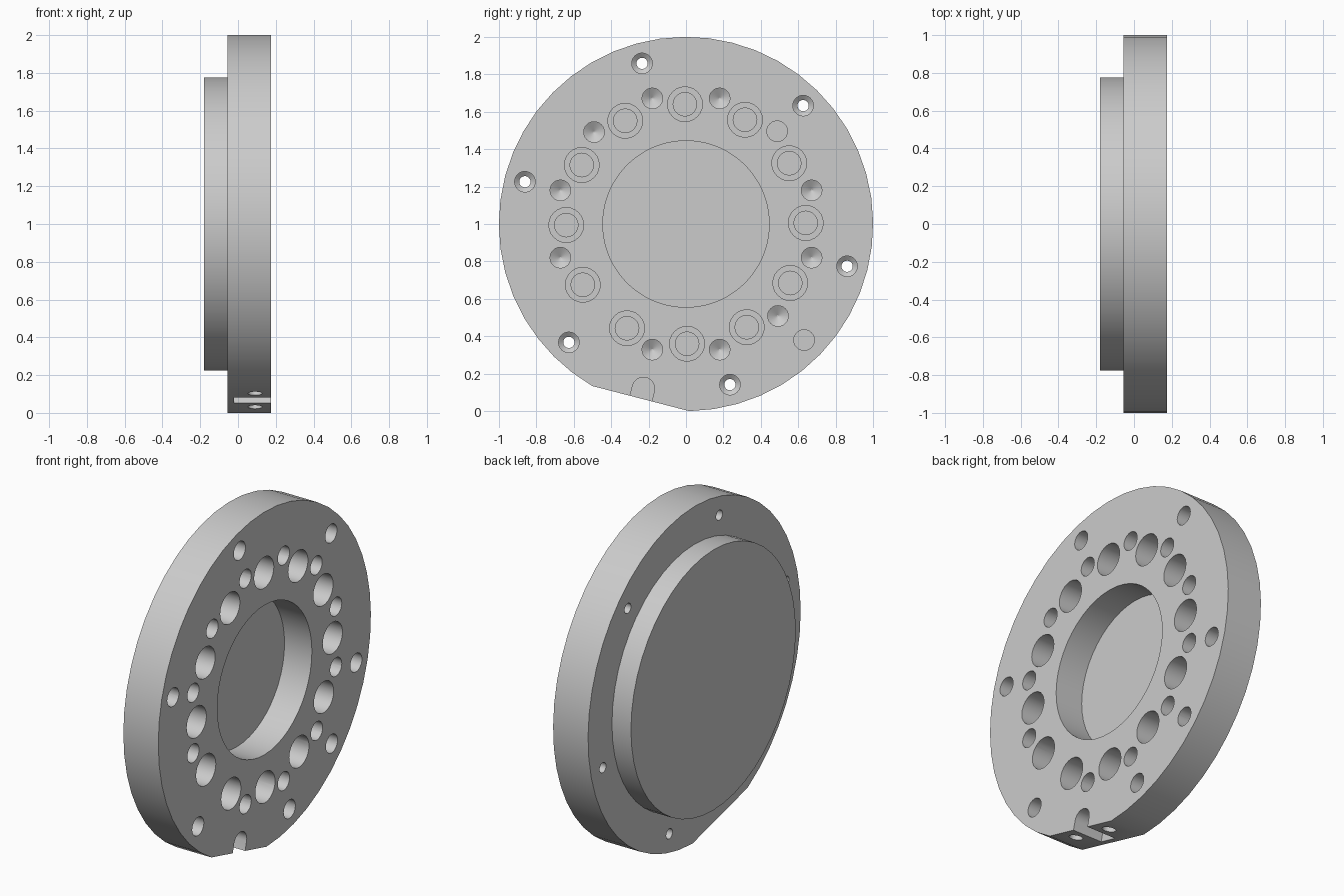
import bpy, bmesh
from math import sin, cos, pi, radians
from mathutils import Vector

if "Cube" in bpy.data.objects:
    bpy.data.objects.remove(bpy.data.objects["Cube"], do_unlink=True)

FACE, BACK, BOSS_BACK = 0.175, -0.055, -0.18
CENTRE = Vector((0, 0, 1))

metal = bpy.data.materials.new("grey_metal")
metal.use_nodes = True
GREY = (0.6, 0.6, 0.6, 1)
metal.diffuse_color = GREY
metal.node_tree.nodes["Principled BSDF"].inputs["Base Color"].default_value = GREY


def polar(angle, radius):
    """Point in the plate's plane, angle in degrees from +y."""
    a = radians(angle)
    return Vector((0, radius * cos(a), radius * sin(a)))


def loft(bm, rings):
    """Closed solid through a list of equal-length point rings."""
    loops = [[bm.verts.new(p) for p in ring] for ring in rings]
    n = len(loops[0])
    for a, b in zip(loops, loops[1:]):
        for i in range(n):
            j = (i + 1) % n
            bm.faces.new((a[i], a[j], b[j], b[i]))
    bm.faces.new(loops[0][::-1])
    bm.faces.new(loops[-1])


def lathe(bm, origin, axis, profile, sides):
    """Solid of revolution from (distance, radius) pairs along an axis."""
    axis = axis.normalized()
    u = axis.orthogonal().normalized()
    v = axis.cross(u)
    loft(bm, [[origin + axis * d + (u * cos(2 * pi * i / sides)
               + v * sin(2 * pi * i / sides)) * r for i in range(sides)]
              for d, r in profile])


def make_object(name, bm):
    bmesh.ops.recalc_face_normals(bm, faces=bm.faces)
    mesh = bpy.data.meshes.new(name)
    bm.to_mesh(mesh)
    bm.free()
    mesh.materials.append(metal)
    ob = bpy.data.objects.new(name, mesh)
    bpy.context.collection.objects.link(ob)
    return ob


def smooth(ob):
    bpy.ops.object.select_all(action="DESELECT")
    ob.select_set(True)
    bpy.context.view_layer.objects.active = ob
    bpy.ops.object.shade_smooth_by_angle(angle=radians(25))


# Plate: round outline with one flat on the lower edge
FLAT_ANGLE, HALF_FLAT = 255.5, 15.5
STEPS = 44
start, sweep = FLAT_ANGLE + HALF_FLAT, 360 - 2 * HALF_FLAT
outline = [polar(start + sweep * i / STEPS, 1) + CENTRE for i in range(STEPS + 1)]
bm = bmesh.new()
loft(bm, [[p + Vector((x, 0, 0)) for p in outline] for x in (BACK, FACE)])
plate = make_object("flange_plate", bm)

# Cutters for every recess in the plate
INWARD = Vector((-1, 0, 0))
cut = bmesh.new()


def drill(angle, radius, profile, sides=24):
    origin = CENTRE + polar(angle, radius) + Vector((FACE, 0, 0))
    lathe(cut, origin, INWARD, [(-0.02, profile[0][1])] + profile, sides)


# Central recess
drill(0, 0, [(0.18, 0.445)], 48)
# Twelve large counterbored holes
for i in range(12):
    drill(0.5 + 30 * i, 0.64, [(0.14, 0.093), (0.14, 0.063), (0.2, 0.063)])
# Ten tapped holes with drill-point bottoms
for a in (15, 75, 105, 135, 165, 195, 255, 285, 315, 345):
    drill(a, 0.695, [(0.16, 0.055), (0.19, 0.004)])
# Two flat-bottomed dowel holes
drill(45.5, 0.695, [(0.16, 0.055)])
drill(315.5, 0.885, [(0.16, 0.055)])
# Six stepped through holes
for i in range(6):
    drill(45.3 + 60 * i, 0.89, [(0.13, 0.055), (0.15, 0.03), (0.26, 0.03)])

# Round-topped slot open to the flat
out = polar(FLAT_ANGLE, 1)
side = Vector((1, 0, 0)).cross(out)
W = 0.06
arch = [(W * cos(pi * i / 12), 0.908 - W * sin(pi * i / 12)) for i in range(13)]
arch += [(-W, 1.05), (W, 1.05)]
loft(cut, [[CENTRE + side * s + out * r + Vector((x, 0, 0)) for s, r in arch]
           for x in (-0.02, FACE + 0.02)])
# Two screw holes in the flat, one each side of the slot
for s in (-0.143, 0.143):
    origin = CENTRE + out * 0.99 + side * s + Vector((0.09, 0, 0))
    lathe(cut, origin, -out, [(0, 0.038), (0.17, 0.038)], 20)

cutter = make_object("recess_cutter", cut)
cutter.hide_render = True
mod = plate.modifiers.new("recesses", "BOOLEAN")
mod.operation, mod.solver, mod.object = "DIFFERENCE", "EXACT", cutter
bpy.context.view_layer.objects.active = plate
bpy.ops.object.modifier_apply(modifier=mod.name)
bpy.data.objects.remove(cutter, do_unlink=True)
smooth(plate)

# Raised round boss on the rear side
bm = bmesh.new()
lathe(bm, CENTRE + Vector((BACK + 0.01, 0, 0)), INWARD,
      [(0, 0.775), (BACK + 0.01 - BOSS_BACK, 0.775)], 48)
smooth(make_object("rear_boss", bm))
